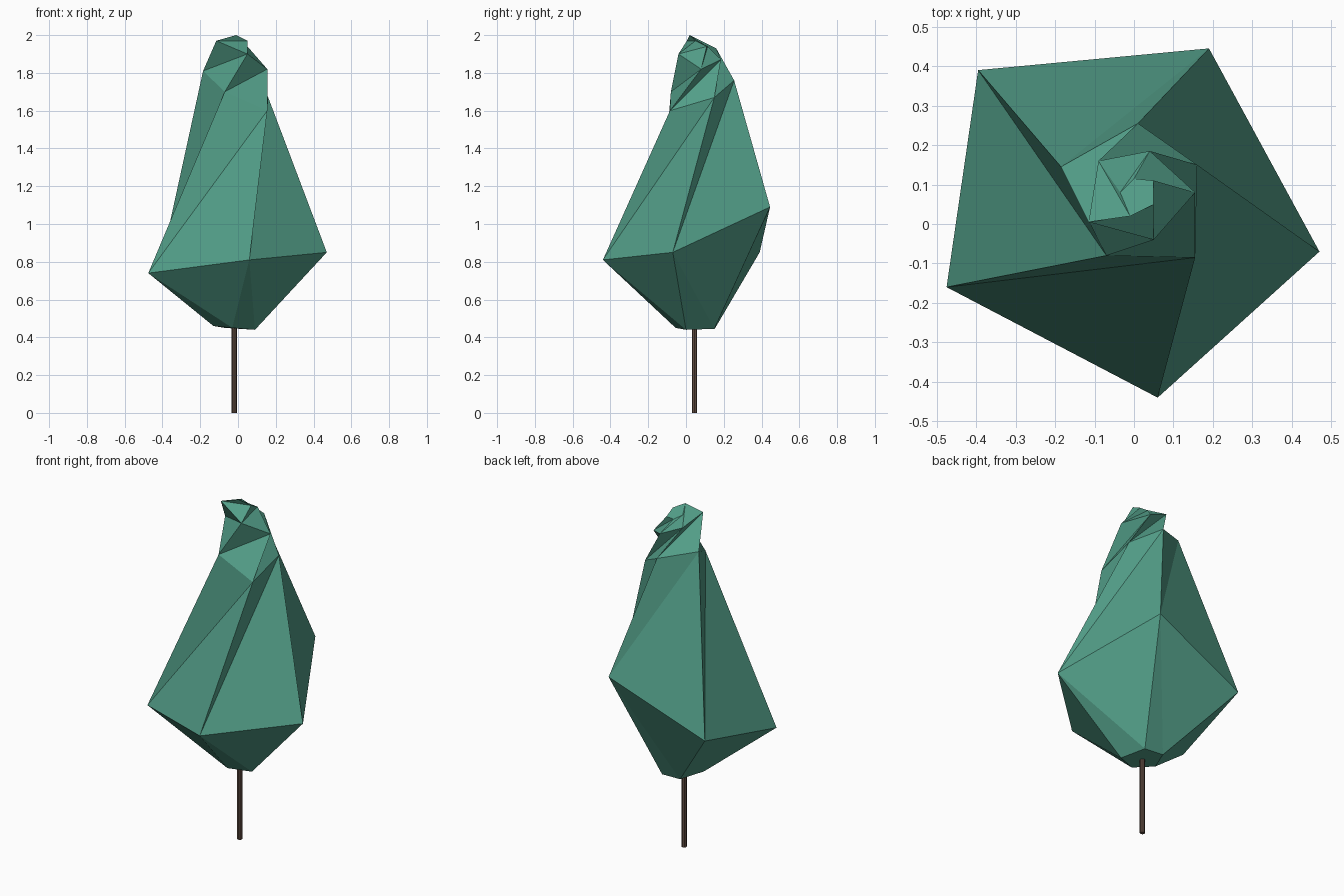
import bpy
import bmesh
from mathutils import Vector

default_cube = bpy.data.objects.get("Cube")
if default_cube:
    bpy.data.objects.remove(default_cube, do_unlink=True)


def make_material(name, colour):
    material = bpy.data.materials.new(name)
    material.use_nodes = True
    material.diffuse_color = (*colour, 1)
    shader = material.node_tree.nodes["Principled BSDF"]
    shader.inputs["Base Color"].default_value = (*colour, 1)
    shader.inputs["Roughness"].default_value = 0.9
    return material


leaf_green = make_material("leaf green", (0.085, 0.34, 0.245))
bark_brown = make_material("bark brown", (0.12, 0.075, 0.055))

# Twisting five-sided cross-sections of the crown, from bottom to tip
underside = [(-.03, -.055, .45), (.09, 0, .44), (.05, .15, .445), (-.07, .155, .45), (-.13, .02, .46)]
widest = [(-.475, -.16, .74), (.06, -.44, .81), (.47, -.07, .85), (.19, .445, 1.09), (-.395, .39, .85)]
shoulder = [(-.07, -.08, 1.7), (.155, -.085, 1.6), (.16, .15, 1.67), (.01, .255, 1.76), (-.185, .145, 1.81)]
neck = [(.05, -.04, 1.9), (.155, .08, 1.82), (.04, .185, 1.87), (-.09, .16, 1.93), (-.115, .005, 1.97)]
tip = [(.05, .05, 1.97), (.05, .11, 1.94), (0, .115, 1.94), (-.035, .08, 1.96), (-.01, .02, 2)]


def build_crown(sections):
    """Skin the sections with triangles whose diagonals follow the twist."""
    bm = bmesh.new()
    rings = [[bm.verts.new(Vector(point)) for point in section] for section in sections]
    for lower, upper in zip(rings, rings[1:]):
        count = len(lower)
        for i in range(count):
            following = (i + 1) % count
            bm.faces.new((lower[i], lower[following], upper[following]))
            bm.faces.new((lower[i], upper[following], upper[i]))
    bm.faces.new(list(reversed(rings[0])))
    bm.faces.new(rings[-1])
    mesh = bpy.data.meshes.new("crown")
    bm.to_mesh(mesh)
    bm.free()
    mesh.materials.append(leaf_green)
    crown = bpy.data.objects.new("crown", mesh)
    bpy.context.scene.collection.objects.link(crown)
    return crown


build_crown([underside, widest, shoulder, neck, tip])

# Thin straight trunk reaching just inside the crown
trunk_height = 0.5
bpy.ops.mesh.primitive_cylinder_add(
    vertices=8, radius=0.014, depth=trunk_height,
    location=(-0.02, 0.045, trunk_height / 2))
trunk = bpy.context.object
trunk.name = "trunk"
trunk.data.materials.append(bark_brown)
